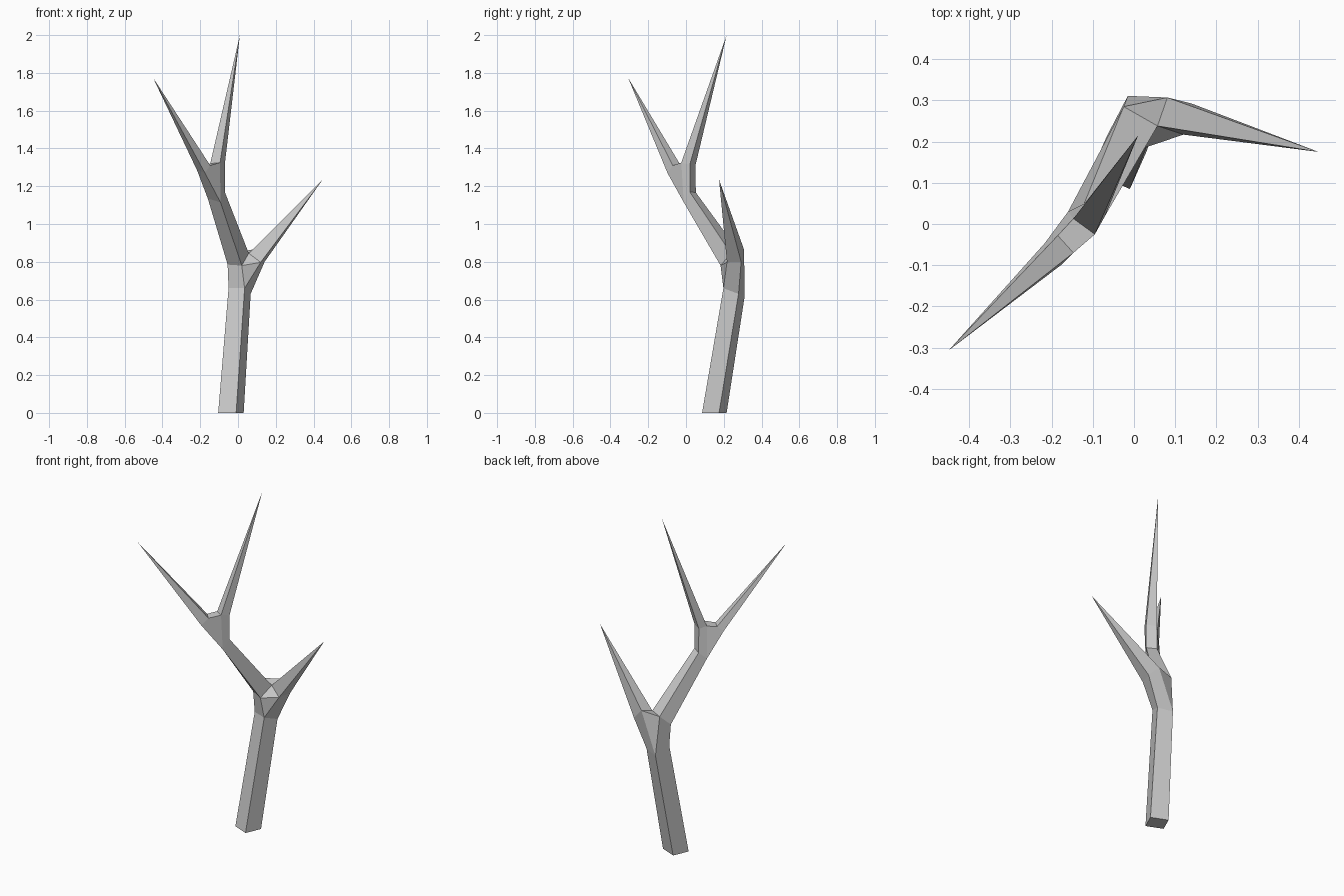
import bpy, bmesh

if "Cube" in bpy.data.objects:
    bpy.data.objects.remove(bpy.data.objects["Cube"])

bm = bmesh.new()

def ring(*points):
    return [bm.verts.new(p) for p in points]

def face(*verts):
    bm.faces.new(verts)

def bridge(lower, upper):
    # four-sided limb segment between two rings
    for i in range(4):
        j = (i + 1) % 4
        face(lower[i], lower[j], upper[j], upper[i])

def spike(base, tip):
    # limb tapering from a ring to a point
    t = bm.verts.new(tip)
    for i in range(4):
        face(base[i], base[(i + 1) % 4], t)

# rings run front, right, back, left
base = ring((-.01, .085, 0), (.03, .175, 0), (-.065, .215, 0), (-.105, .125, 0))
trunk_top = ring((.035, .198, .66), (.067, .278, .63), (-.015, .311, .62), (-.05, .23, .66))
main_low = ring((.02, .183, .78), (.057, .238, .845), (-.025, .285, .848), (-.055, .222, .785))
main_top = ring((-.093, -.012, 1.115), (-.07, .02, 1.17), (-.12, .052, 1.167), (-.16, .03, 1.135))

# trunk and main limb
face(*reversed(base))
bridge(base, trunk_top)
bridge(main_low, main_top)

# lower fork with side branch
a, b, c, d = trunk_top
ma, mb, mc, md = main_low
sf, sb, su = ring((.12, .217, .797), (.141, .292, .80), (.081, .307, .865))
face(a, ma, md, d)
face(d, md, mc, c)
face(a, b, sb, sf)
face(a, sf, ma)
face(ma, sf, mb)
face(mb, su, mc)
face(c, mc, su)
face(c, su, sb, b)
spike([sf, sb, su, mb], (.448, .175, 1.235))

# upper fork with two end branches
a, b, c, d = main_top
la, ld, ud, ua = left = ring((-.175, -.098, 1.27), (-.217, -.047, 1.285),
                             (-.185, -.028, 1.31), (-.147, -.07, 1.31))
ta, tb, tc, td = tall = ring((-.095, -.025, 1.325), (-.07, .02, 1.315),
                             (-.12, .05, 1.31), (-.147, .013, 1.32))
face(a, la, ld, d)
face(b, c, tc, tb)
face(a, b, tb, ta)
face(a, ta, ua, la)
face(d, ld, ud, td)
face(d, td, tc, c)
face(ua, ta, td, ud)
spike(left, (-.45, -.307, 1.775))
spike(tall, (.01, .215, 2.0))

bmesh.ops.recalc_face_normals(bm, faces=bm.faces)
mesh = bpy.data.meshes.new("bare_tree")
bm.to_mesh(mesh)
bm.free()
bpy.context.collection.objects.link(bpy.data.objects.new("bare_tree", mesh))
